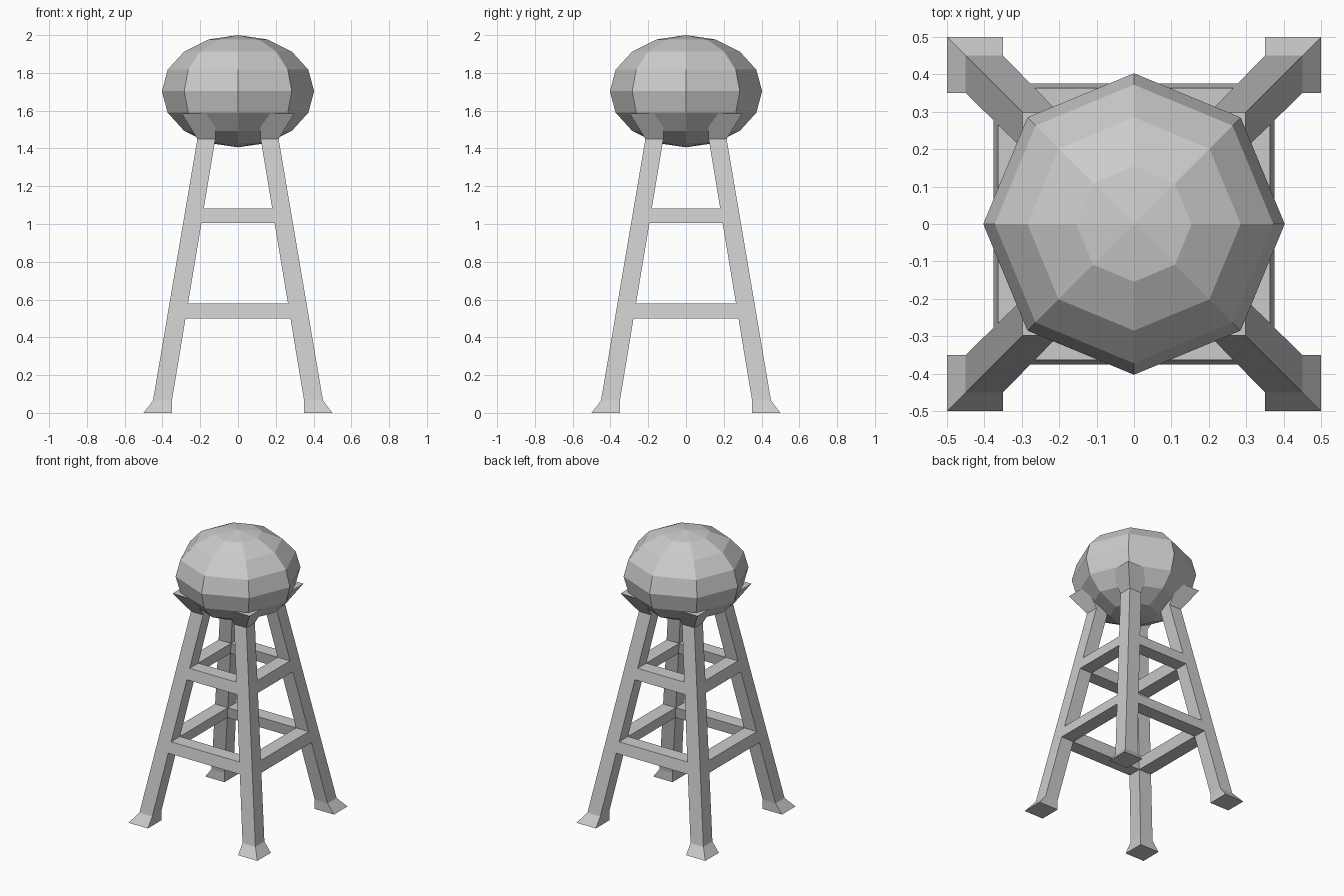
import bpy
import bmesh

cube = bpy.data.objects.get("Cube")
if cube:
    bpy.data.objects.remove(cube, do_unlink=True)

grey = bpy.data.materials.new("steel grey")
grey.use_nodes = True
COLOUR = (0.6, 0.6, 0.6, 1)
grey.diffuse_color = COLOUR
grey.node_tree.nodes["Principled BSDF"].inputs["Base Color"].default_value = COLOUR

FOOT_Z, LEG_TOP = 0.065, 1.45


def outer(z):
    """Outer leg face offset from the centre at height z."""
    return 0.45 + (0.215 - 0.45) * (z - FOOT_Z) / (LEG_TOP - FOOT_Z)


def inner(z):
    return 0.35 + (0.12 - 0.35) * (z - FOOT_Z) / (LEG_TOP - FOOT_Z)


def loft(name, rings):
    """Closed solid through a stack of four-sided rings."""
    bm = bmesh.new()
    loops = [[bm.verts.new(p) for p in ring] for ring in rings]
    for low, high in zip(loops, loops[1:]):
        for i in range(4):
            j = (i + 1) % 4
            bm.faces.new((low[i], low[j], high[j], high[i]))
    bm.faces.new(loops[0][::-1])
    bm.faces.new(loops[-1])
    bmesh.ops.recalc_face_normals(bm, faces=bm.faces)
    mesh = bpy.data.meshes.new(name)
    bm.to_mesh(mesh)
    bm.free()
    mesh.materials.append(grey)
    obj = bpy.data.objects.new(name, mesh)
    bpy.context.collection.objects.link(obj)
    return obj


# Faceted, slightly flattened tank
bpy.ops.mesh.primitive_uv_sphere_add(segments=8, ring_count=8, radius=1, location=(0, 0, 1.703))
tank = bpy.context.object
tank.name = "tank"
tank.scale = (0.403, 0.403, 0.297)
tank.data.materials.append(grey)

# Splayed legs with a flared foot and a flared bracket under the tank
sections = [(0, 0.35, 0.5), (FOOT_Z, 0.35, 0.45), (LEG_TOP, 0.12, 0.215), (1.585, 0.12, 0.298)]
for side, sx in (("left", 1), ("right", -1)):
    for end, sy in (("front", -1), ("back", 1)):
        loft(f"{end}_{side}_leg",
             [[(sx * x, sy * y, z) for x, y in ((a, a), (b, a), (b, b), (a, b))]
              for z, a, b in sections])

# Two levels of cross braces filling the gaps between the legs
for level, z0 in (("lower", 0.5), ("upper", 1.005)):
    for end, turn in (("front", 0), ("left", 1), ("back", 2), ("right", 3)):
        rings = []
        for z in (z0, z0 + 0.078):
            a, b = inner(z), outer(z)
            ring = [(-a, -b, z), (a, -b, z), (a, -a, z), (-a, -a, z)]
            for _ in range(turn):
                ring = [(-y, x, h) for x, y, h in ring]
            rings.append(ring)
        loft(f"{level}_{end}_brace", rings)
